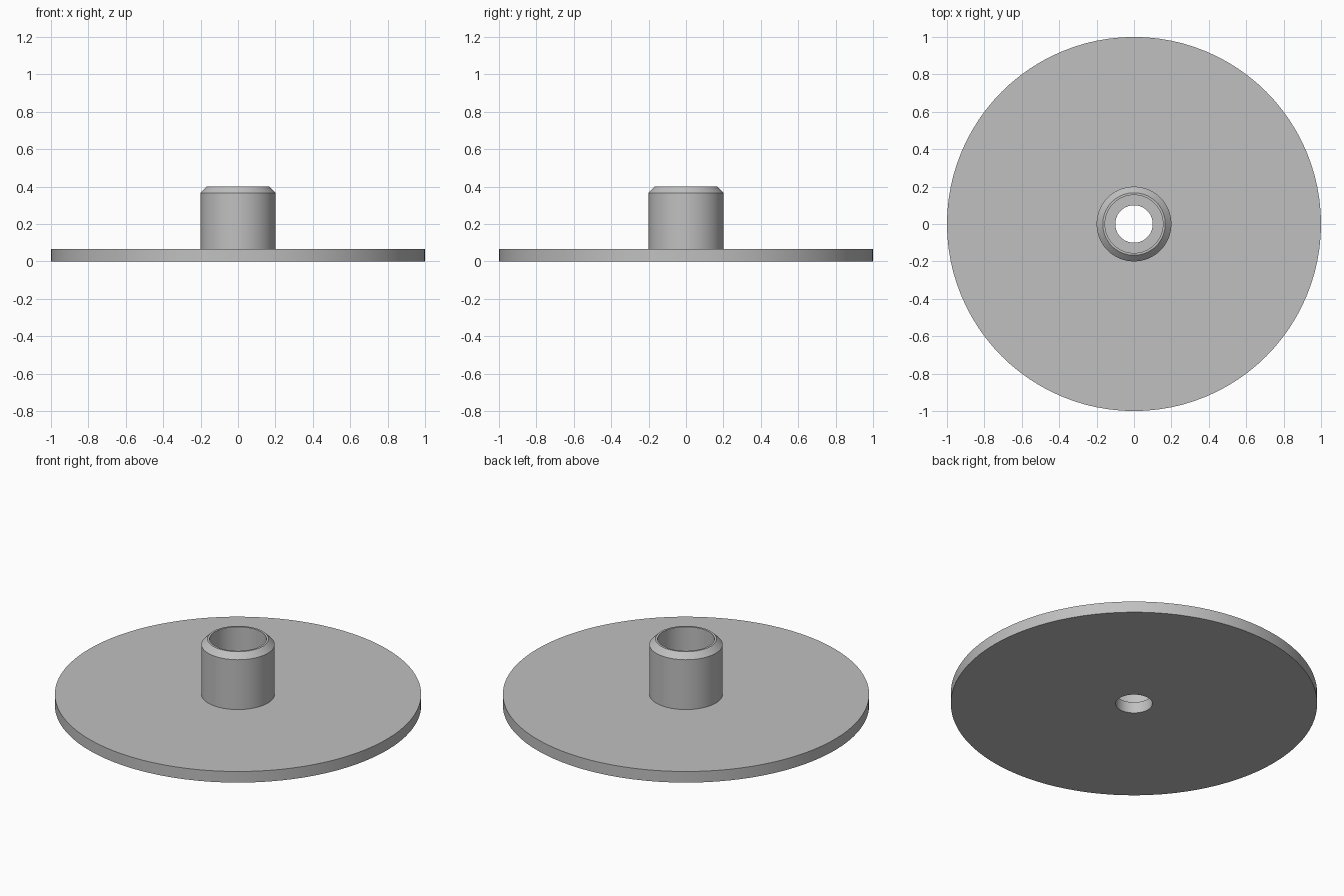
import bpy
import bmesh
from math import radians, tau
from mathutils import Matrix, Vector

cube = bpy.data.objects.get("Cube")
if cube:
    bpy.data.objects.remove(cube, do_unlink=True)

# Plain grey material
grey = bpy.data.materials.new("plain_grey")
grey.use_nodes = True
colour = (0.53, 0.53, 0.53, 1)
grey.diffuse_color = colour
grey.node_tree.nodes["Principled BSDF"].inputs["Base Color"].default_value = colour


def lathe(name, profile, steps):
    """Spin a closed (radius, height) profile around z."""
    bm = bmesh.new()
    verts = [bm.verts.new((r, 0, z)) for r, z in profile]
    edges = [bm.edges.new((a, b)) for a, b in zip(verts, verts[1:] + verts[:1])]
    bmesh.ops.spin(bm, geom=verts + edges, cent=(0, 0, 0), axis=(0, 0, 1),
                   angle=tau, steps=steps, use_merge=True)
    bmesh.ops.remove_doubles(bm, verts=bm.verts, dist=0.0001)
    bmesh.ops.recalc_face_normals(bm, faces=bm.faces)
    mesh = bpy.data.meshes.new(name)
    bm.to_mesh(mesh)
    bm.free()
    mesh.materials.append(grey)
    obj = bpy.data.objects.new(name, mesh)
    bpy.context.collection.objects.link(obj)
    bpy.ops.object.select_all(action="DESELECT")
    obj.select_set(True)
    bpy.context.view_layer.objects.active = obj
    bpy.ops.object.shade_smooth_by_angle(angle=radians(25))
    return obj


plate_radius, plate_top = 1.0, 0.067
hub_radius, hub_top = 0.2, 0.4
chamfer = 0.033
hole_radius, bore_radius = 0.1, 0.155

# Round plate with a chamfered hollow hub, stepped down to a smaller through hole
lathe("flanged_hub", [
    (hole_radius, 0),
    (plate_radius, 0),
    (plate_radius, plate_top),
    (hub_radius, plate_top),
    (hub_radius, hub_top - chamfer),
    (hub_radius - chamfer, hub_top),
    (bore_radius, hub_top),
    (bore_radius, plate_top),
    (hole_radius, plate_top),
], 96)
